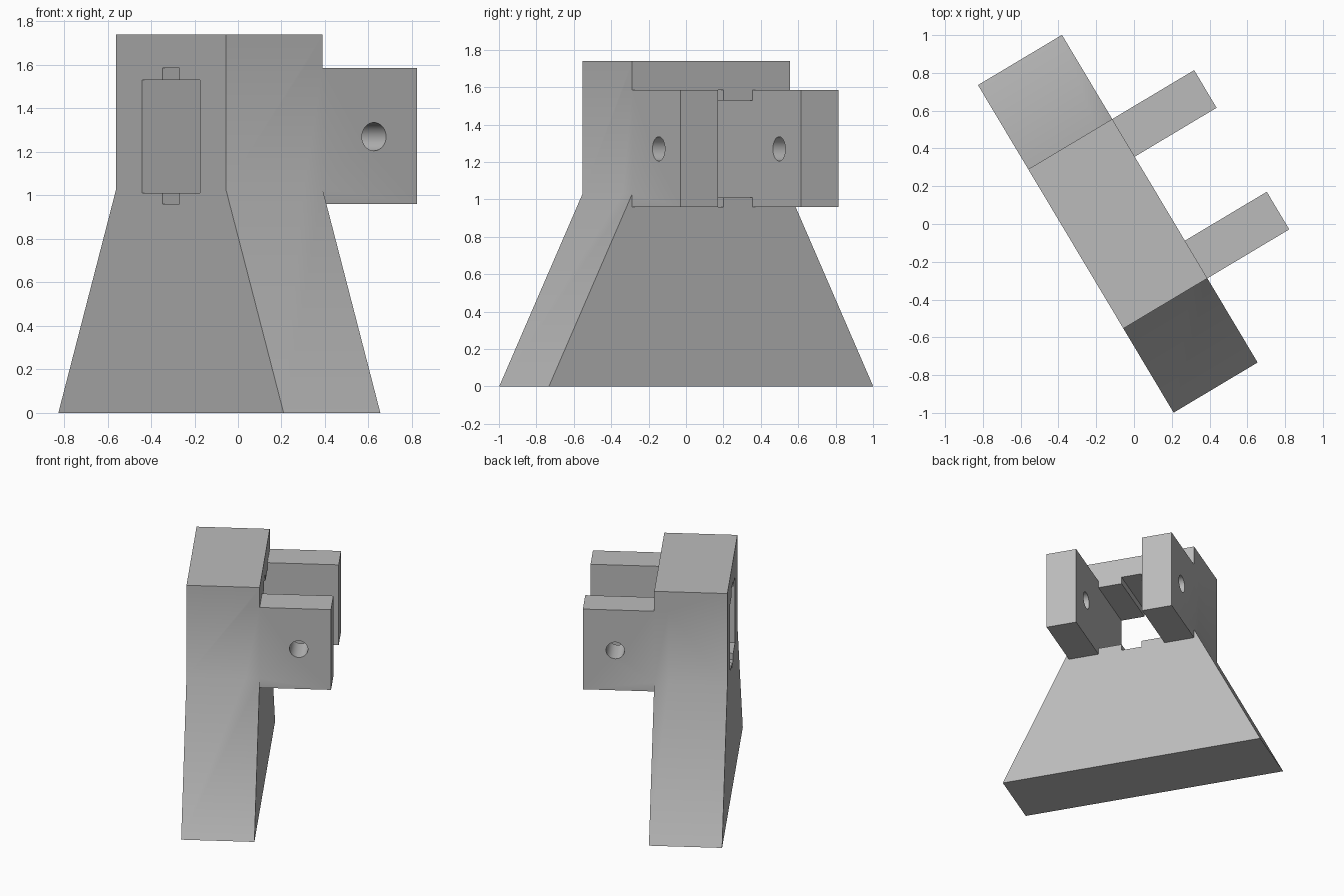
import bpy, bmesh, math
from mathutils import Matrix

cube = bpy.data.objects.get("Cube")
if cube:
    bpy.data.objects.remove(cube, do_unlink=True)

TURN = math.radians(30.85)
MID = 0.045                      # centre of the bracket along its length
FRONT, BACK, TIP = -0.332, 0.186, 0.691
KINK, TOP = 1.03, 1.74
INNER, OUTER = 0.259, 0.491      # inner and outer faces of the lugs

grey = bpy.data.materials.new("plain grey")
grey.use_nodes = True
GREY = (0.5, 0.5, 0.5, 1)
grey.diffuse_color = GREY
grey.node_tree.nodes["Principled BSDF"].inputs["Base Color"].default_value = GREY


def finish(name, bm):
    bmesh.ops.recalc_face_normals(bm, faces=bm.faces)
    mesh = bpy.data.meshes.new(name)
    bm.to_mesh(mesh)
    bm.free()
    mesh.materials.append(grey)
    ob = bpy.data.objects.new(name, mesh)
    bpy.context.collection.objects.link(ob)
    return ob


def slab(name, profile, x0, x1):
    """Extrude a (y, z) profile from x0 to x1."""
    bm = bmesh.new()
    face = bm.faces.new([bm.verts.new((x0, MID + y, z)) for y, z in profile])
    new = bmesh.ops.extrude_face_region(bm, geom=[face])["geom"]
    bmesh.ops.translate(bm, vec=(x1 - x0, 0, 0),
                        verts=[v for v in new if isinstance(v, bmesh.types.BMVert)])
    return finish(name, bm)


def box(name, x0, x1, y0, y1, z0, z1):
    return slab(name, [(y0, z0), (y1, z0), (y1, z1), (y0, z1)], x0, x1)


def combine(target, other, operation):
    mod = target.modifiers.new(operation, "BOOLEAN")
    mod.operation, mod.solver, mod.object = operation, "EXACT", other
    bpy.context.view_layer.objects.active = target
    bpy.ops.object.modifier_apply(modifier=mod.name)
    bpy.data.objects.remove(other, do_unlink=True)


# Upright with a flared foot
half = [(1.01, 0), (OUTER, KINK), (OUTER, TOP)]
bracket = slab("bracket", half + [(-y, z) for y, z in reversed(half)], FRONT, BACK)

# Pair of lugs on the back
for side in (-1, 1):
    y0, y1 = sorted((side * INNER, side * OUTER))
    combine(bracket, box("lug", BACK - 0.1, TIP, y0, y1, 0.96, 1.585), "UNION")

# Window through the upright, with a notch above and below
window = box("window_cutter", FRONT - 0.1, TIP + 0.1, -INNER, INNER, 1.01, 1.53)
combine(bracket, window, "DIFFERENCE")
notch = box("notch_cutter", FRONT - 0.1, TIP + 0.1, -0.078, 0.078, 0.96, 1.585)
combine(bracket, notch, "DIFFERENCE")

# Pin hole through both lugs
bm = bmesh.new()
bmesh.ops.create_cone(bm, cap_ends=True, segments=32, radius1=0.065, radius2=0.065,
                      depth=1.4, matrix=Matrix.Translation((0.462, MID, 1.27))
                      @ Matrix.Rotation(math.pi / 2, 4, "X"))
combine(bracket, finish("pin_cutter", bm), "DIFFERENCE")

# Turn the bracket and shade it
bracket.rotation_euler.z = TURN
bpy.ops.object.select_all(action="DESELECT")
bracket.select_set(True)
bpy.context.view_layer.objects.active = bracket
bpy.ops.object.shade_smooth_by_angle(angle=math.radians(30))
